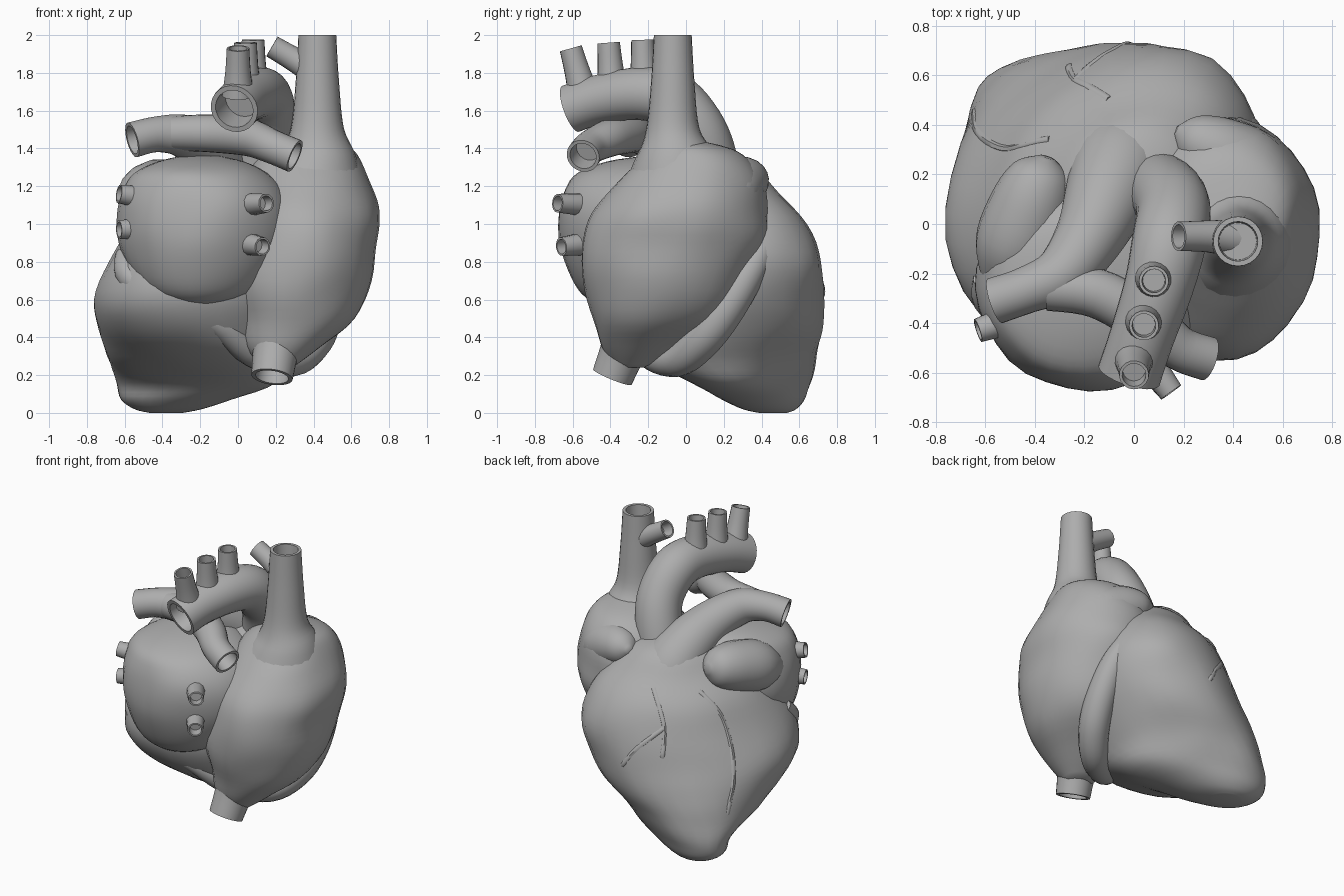
import bpy, bmesh, math
from mathutils import Vector, Quaternion, noise
from mathutils.bvhtree import BVHTree

cube = bpy.data.objects.get("Cube")
if cube:
    bpy.data.objects.remove(cube, do_unlink=True)

GREY = (0.42, 0.42, 0.42, 1)
mat = bpy.data.materials.new("warm_grey")
mat.use_nodes = True
mat.diffuse_color = GREY
bsdf = next(n for n in mat.node_tree.nodes if n.type == 'BSDF_PRINCIPLED')
bsdf.inputs["Base Color"].default_value = GREY


def smooth(rows, steps):
    """Catmull-Rom interpolation through rows of numbers."""
    out = []
    for i in range(len(rows) - 1):
        a, b = rows[max(i - 1, 0)], rows[i]
        c, d = rows[i + 1], rows[min(i + 2, len(rows) - 1)]
        for s in range(steps):
            t = s / steps
            out.append([q + 0.5 * t * (r - p + t * (2*p - 5*q + 4*r - w + t * (3*(q - r) + w - p)))
                        for p, q, r, w in zip(a, b, c, d)])
    return out + [list(rows[-1])]


def skin(name, rings):
    """Bridge a list of point rings into one closed smooth mesh."""
    bm = bmesh.new()
    loops = [[bm.verts.new(p) for p in ring] for ring in rings]
    n = len(loops[0])
    for lo, hi in zip(loops, loops[1:]):
        for i in range(n):
            j = (i + 1) % n
            bm.faces.new((lo[i], lo[j], hi[j], hi[i]))
    bm.faces.new(loops[0][::-1])
    bm.faces.new(loops[-1])
    bmesh.ops.recalc_face_normals(bm, faces=bm.faces)
    mesh = bpy.data.meshes.new(name)
    bm.to_mesh(mesh)
    bm.free()
    mesh.shade_smooth()
    mesh.set_sharp_from_angle(angle=math.radians(45))
    mesh.materials.append(mat)
    obj = bpy.data.objects.new(name, mesh)
    bpy.context.collection.objects.link(obj)
    return obj


def chamber(name, rows, wobble=0.016, sides=32):
    """Stack of ellipses (z, cx, cy, rx, ry, optional turn in degrees), slightly uneven."""
    rings = []
    for z, cx, cy, rx, ry, *turn in smooth(rows, 4):
        spin = Quaternion((0, 0, 1), math.radians(sum(turn)))
        ring = []
        for i in range(sides):
            a = math.tau * i / sides
            p = spin @ Vector((rx * math.cos(a), ry * math.sin(a), 0))
            out = p.normalized()
            p += Vector((cx, cy, z))
            amount = wobble * min(1, min(rx, ry) / 0.3)
            ring.append(p + out * noise.noise(p * 4) * amount)
        rings.append(ring)
    return skin(name, rings)


def tube(name, rows, mouth=True, sides=18, steps=5):
    """Sweep circles along rows of (x, y, z, radius); mouth hollows the end."""
    rows = smooth(rows, steps)
    pts = [Vector(r[:3]) for r in rows]
    radii = [r[3] for r in rows]
    tangents = [(pts[min(i + 1, len(pts) - 1)] - pts[max(i - 1, 0)]).normalized()
                for i in range(len(pts))]
    if mouth:
        end, r, t = pts[-1], radii[-1], tangents[-1]
        pts += [end, end - t * r * 1.2]
        radii += [r * 0.8, r * 0.75]
        tangents += [t, t]
    side = tangents[0].orthogonal().normalized()
    rings, last = [], tangents[0]
    for p, r, t in zip(pts, radii, tangents):
        side = last.rotation_difference(t) @ side
        last = t
        other = t.cross(side)
        rings.append([p + r * (side * math.cos(a) + other * math.sin(a))
                      for a in (math.tau * i / sides for i in range(sides))])
    return skin(name, rings)


# Ventricles: a tilted cone, wide at the base, with the apex low at the back
ventricles = chamber("ventricles", [
    (0.0, -.38, .46, .07, .09, 65), (.02, -.37, .44, .13, .19, 65),
    (.07, -.33, .41, .19, .31, 65), (.16, -.22, .34, .26, .46, 62),
    (.3, -.2, .22, .44, .52, 55), (.44, -.18, .16, .59, .54, 48),
    (.6, -.15, .12, .67, .54, 45), (.8, -.09, .12, .68, .5, 45),
    (1.0, -.06, .14, .57, .42, 45), (1.15, -.04, .11, .44, .33, 45),
    (1.28, -.03, .12, .28, .23, 45), (1.34, -.03, .12, .08, .08, 45)])

# Atria
chamber("right_atrium", [
    (.24, .21, -.3, .08, .08), (.35, .24, -.24, .2, .21), (.5, .3, -.15, .32, .345),
    (.7, .32, -.11, .385, .44), (.9, .345, -.06, .4, .485), (1.05, .36, -.035, .39, .465),
    (1.2, .37, .02, .335, .4), (1.32, .37, .04, .29, .31), (1.4, .39, .02, .21, .22),
    (1.45, .42, -.06, .08, .08)])
chamber("left_atrium", [
    (.57, -.2, -.36, .1, .1), (.63, -.2, -.33, .25, .22), (.75, -.195, -.28, .37, .34),
    (.9, -.185, -.26, .445, .405), (1.05, -.18, -.26, .455, .41), (1.18, -.185, -.25, .42, .395),
    (1.27, -.2, -.23, .35, .35), (1.33, -.2, -.18, .23, .24), (1.36, -.2, -.13, .1, .1)])
tube("left_auricle", [
    (-.35, .27, 1.22, .03), (-.37, .21, 1.21, .12), (-.42, .07, 1.18, .165),
    (-.49, -.12, 1.13, .16), (-.56, -.3, 1.07, .04)], mouth=False)
tube("right_auricle", [
    (.17, .38, 1.25, .02), (.23, .35, 1.24, .1), (.36, .28, 1.21, .15),
    (.5, .2, 1.15, .15), (.6, .08, 1.08, .04)], mouth=False)

# Great veins
tube("upper_great_vein", [
    (.4, -.05, 1.22, .28), (.42, -.06, 1.36, .21), (.42, -.07, 1.5, .142),
    (.42, -.07, 1.75, .115), (.42, -.07, 2.0, .1)], sides=24)
tube("upper_vein_branch", [
    (.42, -.06, 1.8, .08), (.3, -.05, 1.87, .065), (.18, -.05, 1.94, .06)])
tube("lower_great_vein", [
    (.26, -.22, .54, .23), (.21, -.31, .38, .135), (.18, -.39, .19, .11)], sides=24)

# Aorta and its three upper branches
tube("aortic_arch", [
    (.06, .16, 1.1, .15), (.13, .12, 1.35, .15), (.16, .05, 1.52, .15),
    (.14, -.08, 1.66, .15), (.1, -.25, 1.69, .14), (.03, -.46, 1.66, .13),
    (-.02, -.61, 1.61, .13)], sides=24)
for label, base, top in (("front", (0, -.54, 1.68), (0, -.61, 1.93)),
                         ("middle", (.04, -.39, 1.7), (.04, -.41, 1.96)),
                         ("rear", (.08, -.22, 1.72), (.08, -.23, 1.975))):
    b, t = Vector(base), Vector(top)
    tube("arch_branch_" + label, [(*b, .085), (*b.lerp(t, .5), .068), (*t, .06)])

# Pulmonary trunk, dividing into two arteries
tube("pulmonary_trunk", [
    (0, .22, .85, .2), (-.04, .24, 1.08, .22), (-.1, .13, 1.26, .18), (-.18, -.05, 1.39, .14),
    (-.29, -.2, 1.465, .115), (-.43, -.265, 1.475, .095), (-.56, -.31, 1.445, .095)], sides=24)
tube("pulmonary_side_artery", [
    (-.35, -.26, 1.48, .09), (-.15, -.28, 1.48, .1), (.05, -.39, 1.46, .1),
    (.18, -.5, 1.41, .09), (.3, -.545, 1.36, .09)], sides=24)

# Four short pulmonary veins on the left atrium
for label, base, top in (("right_upper", (.02, -.5, 1.1), (.15, -.68, 1.11)),
                         ("right_lower", (.02, -.5, .9), (.13, -.66, .88)),
                         ("left_upper", (-.45, -.37, 1.13), (-.63, -.43, 1.16)),
                         ("left_lower", (-.45, -.37, .98), (-.63, -.43, .97))):
    b, t = Vector(base), Vector(top)
    tube("pulmonary_vein_" + label, [(*b, .065), (*b.lerp(t, .5), .058), (*t, .05)], sides=12)

# Broad rim in the groove between atria and ventricles
tube("groove_rim", [
    (-.6, -.22, .84, .05), (-.57, -.32, .72, .07), (-.36, -.38, .57, .07),
    (-.12, -.34, .48, .07), (.08, -.2, .32, .08), (.28, -.05, .28, .09),
    (.4, .08, .38, .1), (.45, .2, .53, .1), (.45, .32, .72, .09), (.41, .4, .87, .07),
    (.3, .42, 1.02, .05)], mouth=False, sides=16)

# Fine surface vessels, sunk into the ventricle wall
mesh = ventricles.data
wall = BVHTree.FromPolygons([v.co for v in mesh.vertices], [p.vertices for p in mesh.polygons])
for number, path in enumerate((
        [(-.35, .35, 1.1), (-.5, .3, .9), (-.6, .35, .6), (-.6, .45, .3)],
        [(-.1, .5, 1.1), (-.25, .6, .9), (-.3, .7, .7)],
        [(-.25, .6, .9), (-.1, .7, .75), (0, .75, .6)])):
    rows = []
    for p in smooth(path, 4):
        spot, normal, _, _ = wall.find_nearest(Vector(p))
        rows.append((*(spot - normal * .014), .02))
    rows[-1] = (*rows[-1][:3], .004)
    tube("surface_vessel_%d" % (number + 1), rows, mouth=False, sides=8, steps=2)
